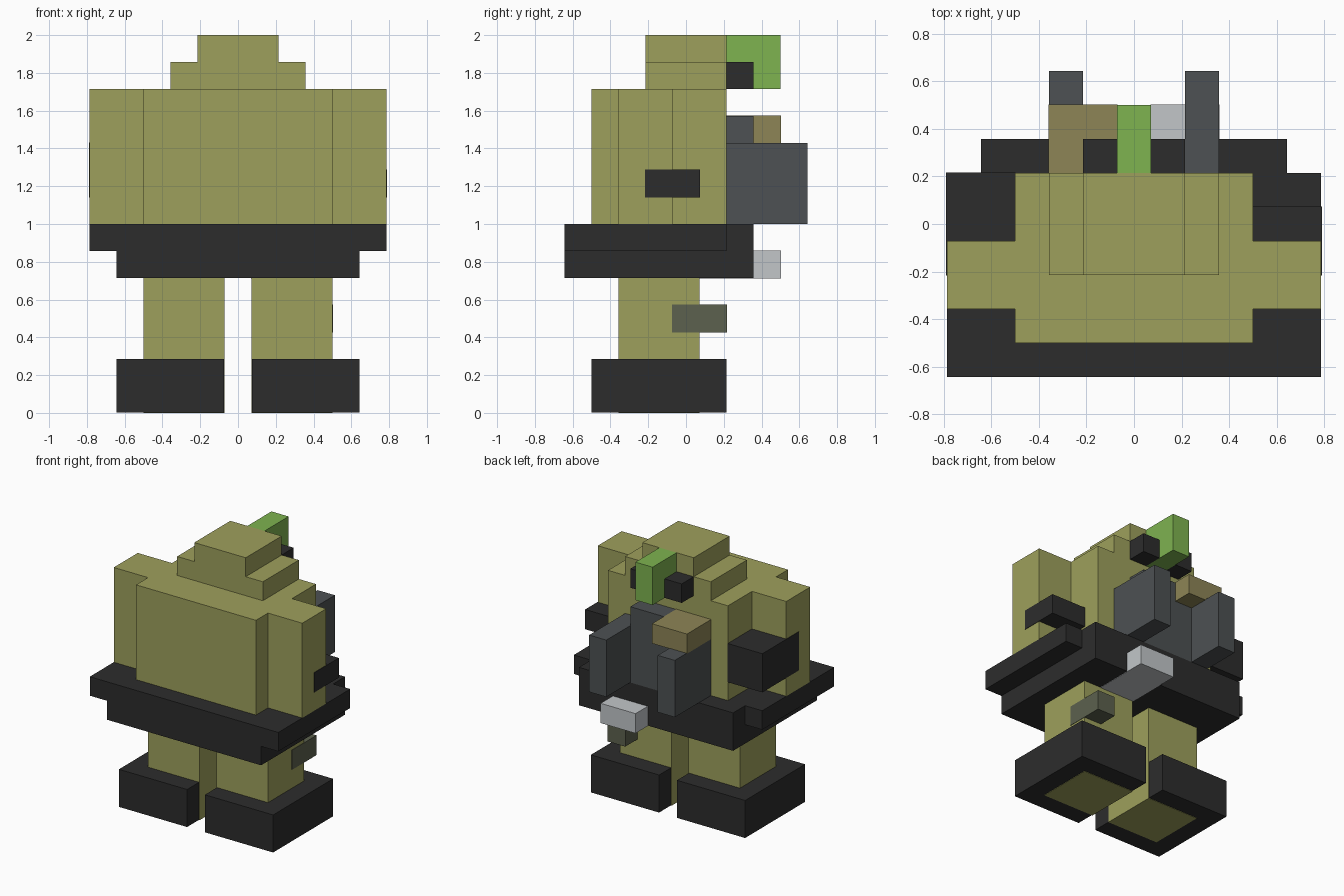
import bpy

if "Cube" in bpy.data.objects:
    bpy.data.objects.remove(bpy.data.objects["Cube"], do_unlink=True)

U = 1 / 7      # one block
PROUD = 0.02   # slight offset, in blocks, keeping flush faces apart


def material(name, rgb):
    linear = [((c / 255 + 0.055) / 1.055) ** 2.4 for c in rgb]
    mat = bpy.data.materials.new(name)
    mat.use_nodes = True
    mat.diffuse_color = (*linear, 1)
    mat.node_tree.nodes["Principled BSDF"].inputs["Base Color"].default_value = (*linear, 1)
    return mat


olive = material("olive", (158, 160, 92))
charcoal = material("charcoal", (44, 44, 44))
slate = material("slate grey", (77, 81, 83))
tan = material("tan", (141, 133, 86))
silver = material("silver", (194, 198, 201))
green = material("bright green", (126, 179, 80))
moss = material("moss grey", (92, 97, 78))


def box(name, mat, x, y, z, grow=0):
    """Box spanning the given ranges, in blocks."""
    spans = (x, y, z)
    bpy.ops.mesh.primitive_cube_add(size=1, location=[(a + b) / 2 * U for a, b in spans])
    obj = bpy.context.object
    obj.name = name
    obj.scale = [(b - a + 2 * grow) * U for a, b in spans]
    bpy.ops.object.transform_apply(location=False, rotation=False, scale=True)
    obj.data.materials.append(mat)
    return obj


def pair(name, mat, x, y, z):
    """Mirrored boxes on both sides."""
    box("left_" + name, mat, x, y, z)
    box("right_" + name, mat, (-x[1], -x[0]), y, z)


# Legs, running down through the boots
pair("leg", olive, (0.5, 3.5), (-2.5, 0.5), (0, 5))
pair("boot", charcoal, (0.5 + PROUD, 4.5), (-3.5, 1.5), (PROUD, 2))
box("leg_pouch", moss, (2.5, 3.5), (-0.5, 1.5), (3, 4), PROUD)

# Stepped belt
box("belt", charcoal, (-4.5, 4.5), (-4.5, 2.5), (5, 7))
box("belt_rim", charcoal, (-5.5, 5.5), (-4.5, 1.5), (6, 7))
box("belt_clasp", silver, (0.5, 2.5), (-0.5, 3.5), (5, 6), PROUD)

# Torso, arms and hands
box("torso", olive, (-3.5, 3.5), (-3.5, 1.5), (7, 12))
pair("arm", olive, (3.5, 5.5), (-2.5, -0.5), (7, 12))
box("left_hand", charcoal, (3.5, 5.5), (-1.5, 0.5), (8, 9), PROUD)
box("right_hand", charcoal, (-5.5, -3.5), (-1.5, 1.5), (8, 10), PROUD)

# Stepped head
box("head", olive, (-2.5, 2.5), (-1.5, 1.5), (12, 13))
box("head_top", olive, (-1.5, 1.5), (-1.5, 1.5), (13, 14))
pair("eye", charcoal, (0.5, 1.5), (1.5, 2.5), (12, 13))
box("crest", green, (-0.5, 0.5), (1.5, 3.5), (12, 14))

# Plate with side fins
box("plate", slate, (-1.5, 1.5), (1.5, 2.5), (7, 11))
pair("fin", slate, (1.5, 2.5), (1.5, 4.5), (7, 10))
box("plate_tab", tan, (-2.5, -0.5), (1.5, 3.5), (10, 11), PROUD)
